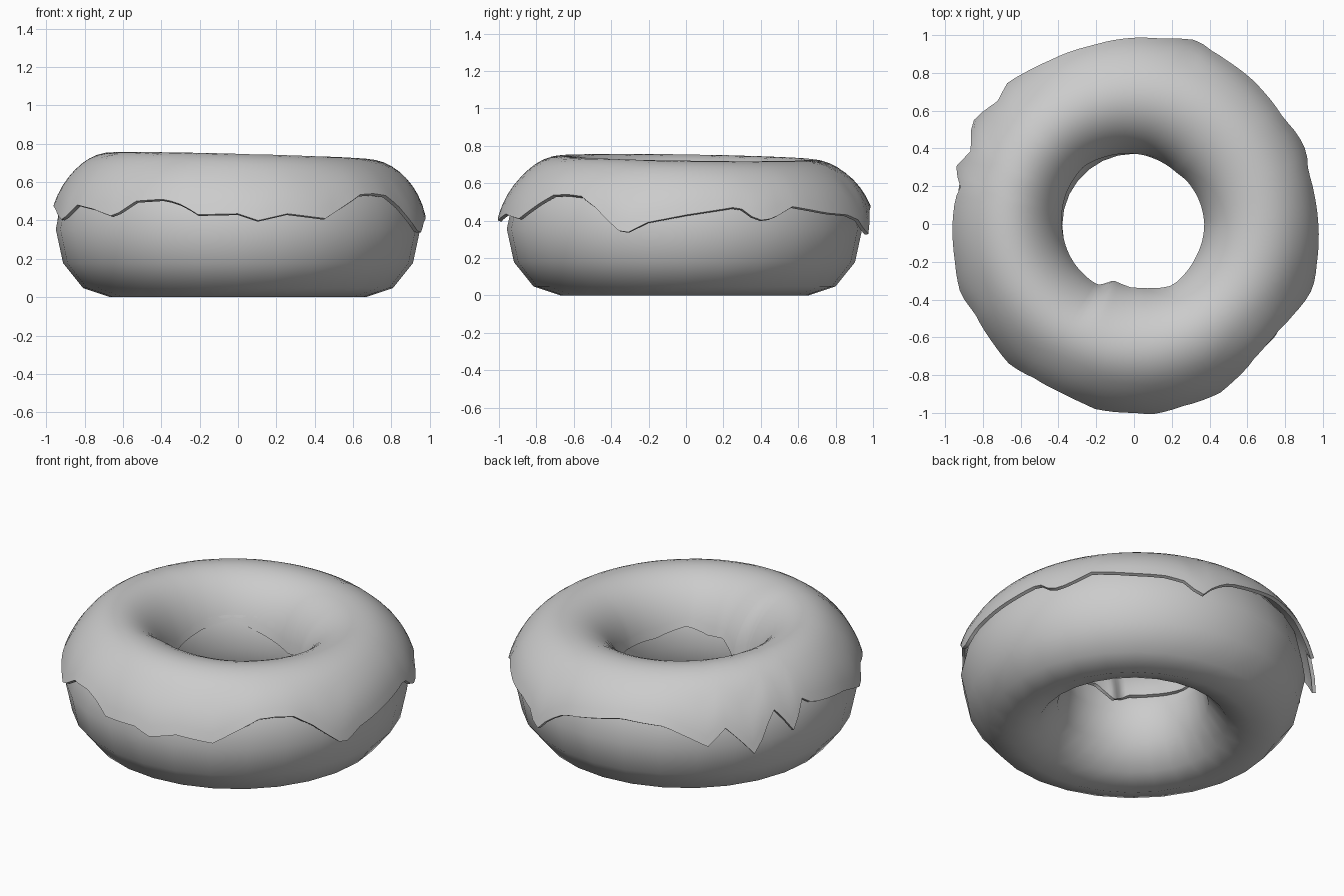
import bpy, bmesh, math

if "Cube" in bpy.data.objects:
    bpy.data.objects.remove(bpy.data.objects["Cube"])

MAJOR, MINOR, ZC = 0.665, 0.285, 0.355   # ring radius, tube radius, tube centre height


def material(name, c):
    m = bpy.data.materials.new(name)
    m.diffuse_color = (c, c, c, 1)
    m.use_nodes = True
    m.node_tree.nodes["Principled BSDF"].inputs["Base Color"].default_value = m.diffuse_color
    return m


def sample(table, deg):
    """Linear, wrapping lookup of (degrees, value) pairs."""
    deg %= 360
    ext = [(table[-1][0] - 360, table[-1][1])] + table + [(table[0][0] + 360, table[0][1])]
    for (a, u), (b, v) in zip(ext, ext[1:]):
        if a <= deg <= b:
            return u + (v - u) * (deg - a) / (b - a)


def grid_object(name, rings, closed, mat):
    """Skin a closed loop of cross-sections."""
    bm = bmesh.new()
    vs = [[bm.verts.new(p) for p in ring] for ring in rings]
    n, k = len(vs), len(vs[0])
    for i in range(n):
        a, b = vs[i], vs[(i + 1) % n]
        for j in range(k if closed else k - 1):
            q = (j + 1) % k
            bm.faces.new((a[j], b[j], b[q], a[q]))
    bmesh.ops.recalc_face_normals(bm, faces=bm.faces)
    me = bpy.data.meshes.new(name)
    bm.to_mesh(me)
    bm.free()
    ob = bpy.data.objects.new(name, me)
    bpy.context.collection.objects.link(ob)
    me.materials.append(mat)
    return ob


def smooth(ob, deg):
    bpy.ops.object.select_all(action='DESELECT')
    bpy.context.view_layer.objects.active = ob
    ob.select_set(True)
    bpy.ops.object.shade_smooth_by_angle(angle=math.radians(deg))


grey = material("plain grey", 0.6)

# Dough ring
rings = []
for i in range(28):
    a = math.tau * i / 28
    ring = []
    for j in range(12):
        t = math.tau * j / 12
        r = MAJOR + MINOR * math.cos(t)
        ring.append((r * math.cos(a), r * math.sin(a) - .008, ZC + ZC * math.sin(t)))
    rings.append(ring)
dough = grid_object("dough", rings, True, grey)
smooth(dough, 60)

# Height of the dripping icing edge around the outside and inside
outer = [(0, .43), (17, .475), (22.6, .40), (28, .41), (36, .475), (50, .44), (60, .43),
         (67, .40), (71, .31), (76, .40), (82, .46), (88, .475), (103, .52), (118, .50),
         (126, .44), (132, .39), (138, .48), (143, .40), (147.5, .31), (152, .45),
         (156, .53), (160, .45), (163, .37), (167, .55), (172, .50), (180, .48), (190, .46),
         (202, .40), (210, .48), (219, .46), (229, .42), (237, .50), (247, .51), (253, .48),
         (258, .43), (270, .435), (276, .40), (285, .435), (297, .41), (305, .48),
         (312, .535), (318, .54), (324, .53), (330, .47), (335, .40), (340.5, .325), (348, .39)]
inner = [(0, .43), (40, .45), (76, .38), (107, .45), (131, .51), (155, .48), (185, .43),
         (215, .45), (235, .45), (250, .38), (268, .46), (285, .45), (305, .48), (332, .43)]
# Inward bulge of the inner edge
bulge = [(0, .01), (50, .03), (80, .01), (130, -.002), (180, 0), (225, .01), (240, .01),
         (250, .06), (275, .05), (300, .012)]

# Icing shell with thickness
rings = []
H, ROWS, SEG = 0.375, 18, 120
for i in range(SEG):
    deg = 360 * i / SEG
    a = math.radians(deg)
    zo, zi = sample(outer, deg), sample(inner, deg)
    t0 = math.asin((zo - ZC) / H)
    t1 = math.pi - math.asin((zi - ZC) / H)
    out = .016 + .01 * math.sin(a) ** 2
    ring = []
    for j in range(ROWS + 1):
        f = j / ROWS
        t = t0 + (t1 - t0) * f
        c, s = math.cos(t), max(math.sin(t), 0)
        side = out if c > 0 else .004 + sample(bulge, deg)
        r = MAJOR + (MINOR + side) * c
        tip = max(0, 1 - f * 4)
        r += (.012 + .016 * math.sin(a) ** 2 + max(0, .45 - zo) * .2) * tip   # flared lip
        lump = .007 + .02 * math.cos(a - math.radians(212))                  # uneven top
        z = ZC + H * math.sin(t) + lump * s ** 3
        ring.append((r * math.cos(a), r * math.sin(a), z))
    rings.append(ring)
icing = grid_object("icing", rings, False, grey)
# Make sure the shell normals point outward (up on the crown)
if icing.data.polygons[ROWS // 2].normal.z < 0:
    icing.data.flip_normals()
mod = icing.modifiers.new("thickness", 'SOLIDIFY')
mod.thickness = 0.02
mod.offset = -1
bpy.context.view_layer.objects.active = icing
bpy.ops.object.modifier_apply(modifier="thickness")
smooth(icing, 50)
